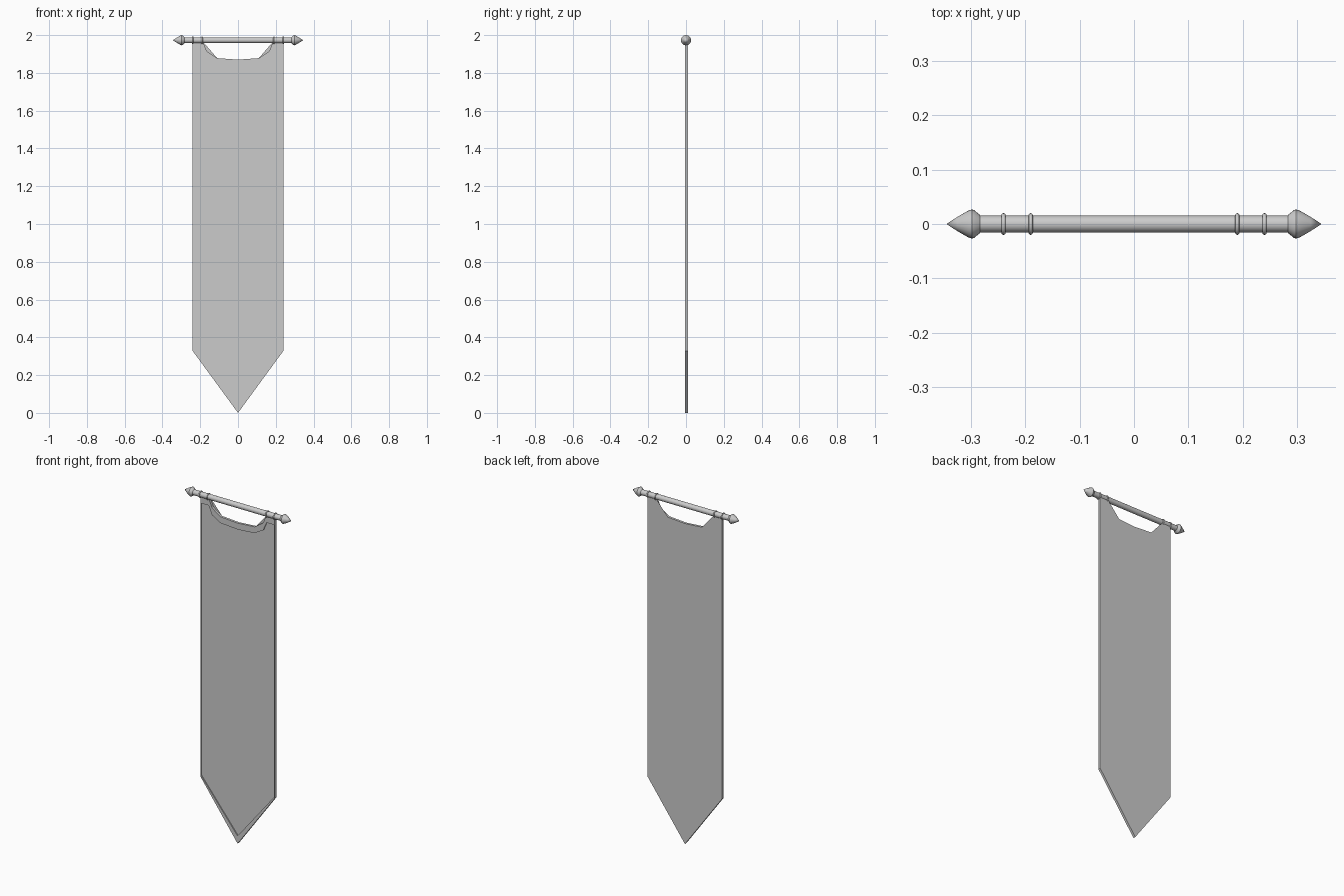
import bpy, bmesh, math

cube = bpy.data.objects.get("Cube")
if cube:
    bpy.data.objects.remove(cube, do_unlink=True)

# One plain grey for everything
grey = bpy.data.materials.new("plain grey")
grey.use_nodes = True
grey.diffuse_color = (0.6, 0.6, 0.6, 1)
grey.node_tree.nodes["Principled BSDF"].inputs["Base Color"].default_value = (0.6, 0.6, 0.6, 1)

POLE_Z = 1.973


def finish(name, bm, smooth):
    bmesh.ops.recalc_face_normals(bm, faces=bm.faces)
    mesh = bpy.data.meshes.new(name)
    bm.to_mesh(mesh)
    bm.free()
    mesh.materials.append(grey)
    obj = bpy.data.objects.new(name, mesh)
    bpy.context.collection.objects.link(obj)
    if smooth:
        bpy.ops.object.select_all(action='DESELECT')
        obj.select_set(True)
        bpy.context.view_layer.objects.active = obj
        bpy.ops.object.shade_smooth_by_angle(angle=math.radians(30))
    return obj


def lathe(name, profile, side=1, steps=24):
    """Turn (x, radius) points around the pole axis."""
    bm = bmesh.new()
    verts = [bm.verts.new((side * x, r, POLE_Z)) for x, r in profile]
    edges = [bm.edges.new(pair) for pair in zip(verts, verts[1:])]
    bmesh.ops.spin(bm, geom=verts + edges, cent=(0, 0, POLE_Z), axis=(1, 0, 0),
                   angle=math.tau, steps=steps)
    bmesh.ops.remove_doubles(bm, verts=bm.verts, dist=0.0001)
    return finish(name, bm, True)


# Pole, pointed finials and strap rings
lathe("pole", [(-0.285, 0), (-0.285, 0.0155), (0.285, 0.0155), (0.285, 0)])
for side, label in ((1, "left"), (-1, "right")):
    lathe(label + "_finial", [(0.283, 0), (0.283, 0.0165), (0.294, 0.0255), (0.298, 0.027),
                              (0.305, 0.0245), (0.325, 0.013), (0.345, 0)], side)
    for x, place in ((0.24, "outer"), (0.19, "inner")):
        ring = [(x + 0.004 * math.cos(a), 0.016 + 0.004 * math.sin(a))
                for a in (math.pi * i / 6 for i in range(7))]
        lathe(f"{label}_{place}_ring", ring, side)


def outline(half):
    """Mirror a half outline running from the notch middle to the bottom tip."""
    return half + [(-x, z) for x, z in half[-2:0:-1]]


# Banner cloth: a thin slab with a shallow recessed field on the front
hem = outline([(0, 1.87), (0.11, 1.878), (0.165, 1.915), (0.186, 1.965),
               (0.24, 1.965), (0.24, 0.328), (0, 0)])
field = outline([(0, 1.833), (0.11, 1.841), (0.165, 1.873), (0.187, 1.923),
                 (0.236, 1.923), (0.236, 0.335), (0, 0.045)])
FRONT, FLOOR, BACK = -0.004, 0.002, 0.01

bm = bmesh.new()
loops = [[bm.verts.new((x, y, z)) for x, z in shape]
         for shape, y in ((hem, BACK), (hem, FRONT), (field, FRONT), (field, FLOOR))]
for a, b in zip(loops, loops[1:]):
    for i in range(len(a)):
        j = (i + 1) % len(a)
        bm.faces.new((a[i], a[j], b[j], b[i]))
caps = [bm.faces.new(loops[0]), bm.faces.new(loops[-1])]
bmesh.ops.triangulate(bm, faces=caps)
finish("banner_cloth", bm, False)
